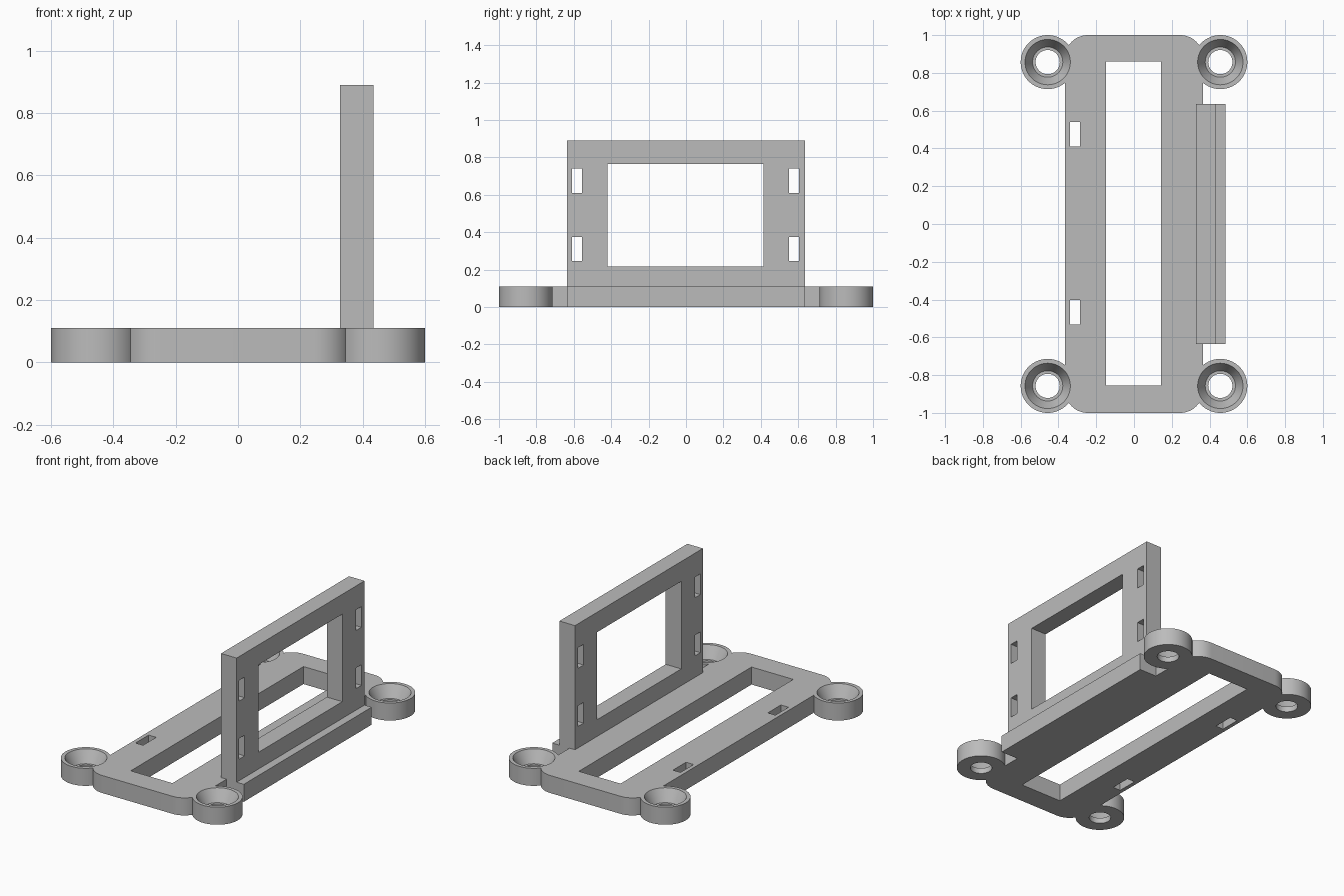
import bpy, bmesh, math

cube = bpy.data.objects.get("Cube")
if cube:
    bpy.data.objects.remove(cube, do_unlink=True)

grey = bpy.data.materials.new("plain grey")
grey.use_nodes = True
grey.diffuse_color = (0.5, 0.5, 0.5, 1)
grey.node_tree.nodes["Principled BSDF"].inputs["Base Color"].default_value = (0.5, 0.5, 0.5, 1)

H = 0.11            # base thickness
BX, BY = 0.457, 0.857   # boss centres


def finish(name, bm):
    bmesh.ops.recalc_face_normals(bm, faces=bm.faces)
    mesh = bpy.data.meshes.new(name)
    bm.to_mesh(mesh)
    bm.free()
    mesh.materials.append(grey)
    obj = bpy.data.objects.new(name, mesh)
    bpy.context.collection.objects.link(obj)
    return obj


def prism(name, outline, z0, z1):
    bm = bmesh.new()
    face = bm.faces.new([bm.verts.new((x, y, z0)) for x, y in outline])
    top = bmesh.ops.extrude_face_region(bm, geom=[face])["geom"]
    verts = [v for v in top if isinstance(v, bmesh.types.BMVert)]
    bmesh.ops.translate(bm, verts=verts, vec=(0, 0, z1 - z0))
    return finish(name, bm)


def box(name, x, y, z):
    return prism(name, [(x[0], y[0]), (x[1], y[0]), (x[1], y[1]), (x[0], y[1])], *z)


def turned(name, cx, cy, profile, sides=64):
    """Solid of revolution from (radius, z) rings, capped at both ends."""
    bm = bmesh.new()
    rings = []
    for r, z in profile:
        angles = [2 * math.pi * i / sides for i in range(sides)]
        rings.append([bm.verts.new((cx + r * math.cos(a), cy + r * math.sin(a), z)) for a in angles])
    for low, high in zip(rings, rings[1:]):
        for i in range(sides):
            j = (i + 1) % sides
            bm.faces.new((low[i], low[j], high[j], high[i]))
    bm.faces.new(rings[0])
    bm.faces.new(rings[-1])
    return finish(name, bm)


def combine(target, other, operation):
    mod = target.modifiers.new(operation, "BOOLEAN")
    mod.operation = operation
    mod.solver = "EXACT"
    mod.object = other
    bpy.context.view_layer.objects.active = target
    bpy.ops.object.modifier_apply(modifier=mod.name)
    bpy.data.objects.remove(other, do_unlink=True)


def rounded_rect(hx, hy, r, steps=12):
    pts = []
    for k, (sx, sy) in enumerate([(1, 1), (-1, 1), (-1, -1), (1, -1)]):
        for i in range(steps + 1):
            a = math.pi / 2 * (k + i / steps)
            pts.append((sx * (hx - r) + r * math.cos(a), sy * (hy - r) + r * math.sin(a)))
    return pts


# Base plate with its side ledge and four screw bosses
base = prism("base_plate", rounded_rect(0.365, 1.0, 0.12), 0, H)
combine(base, box("side_ledge", (0.3, 0.485), (-0.635, 0.635), (0, H)), "UNION")
corners = [(sx * BX, sy * BY) for sx in (-1, 1) for sy in (-1, 1)]
for cx, cy in corners:
    combine(base, turned("boss", cx, cy, [(0.143, 0), (0.143, H)]), "UNION")

# Countersunk screw holes
sink = [(0.064, -0.05), (0.064, 0.035), (0.08, 0.035), (0.12, H), (0.12, H + 0.05)]
for cx, cy in corners:
    combine(base, turned("screw_hole", cx, cy, sink), "DIFFERENCE")

# Long central opening and two tie slots
combine(base, box("opening", (-0.147, 0.143), (-0.855, 0.86), (-0.1, 0.3)), "DIFFERENCE")
for y in (-0.467, 0.475):
    combine(base, box("slot", (-0.34, -0.287), (y - 0.065, y + 0.065), (-0.1, 0.3)), "DIFFERENCE")

# Upright frame with window and four tie slots
frame = box("upright_frame", (0.327, 0.435), (-0.635, 0.635), (H, 0.89))
combine(frame, box("window", (0.2, 0.6), (-0.42, 0.415), (0.215, 0.765)), "DIFFERENCE")
for y in (-0.582, 0.577):
    for z in (0.31, 0.675):
        combine(frame, box("slot", (0.2, 0.6), (y - 0.027, y + 0.027), (z - 0.065, z + 0.065)), "DIFFERENCE")

# Smooth the round walls, keep the edges sharp
for obj in (base, frame):
    bpy.ops.object.select_all(action="DESELECT")
    obj.select_set(True)
    bpy.context.view_layer.objects.active = obj
    bpy.ops.object.shade_smooth_by_angle(angle=math.radians(25))
